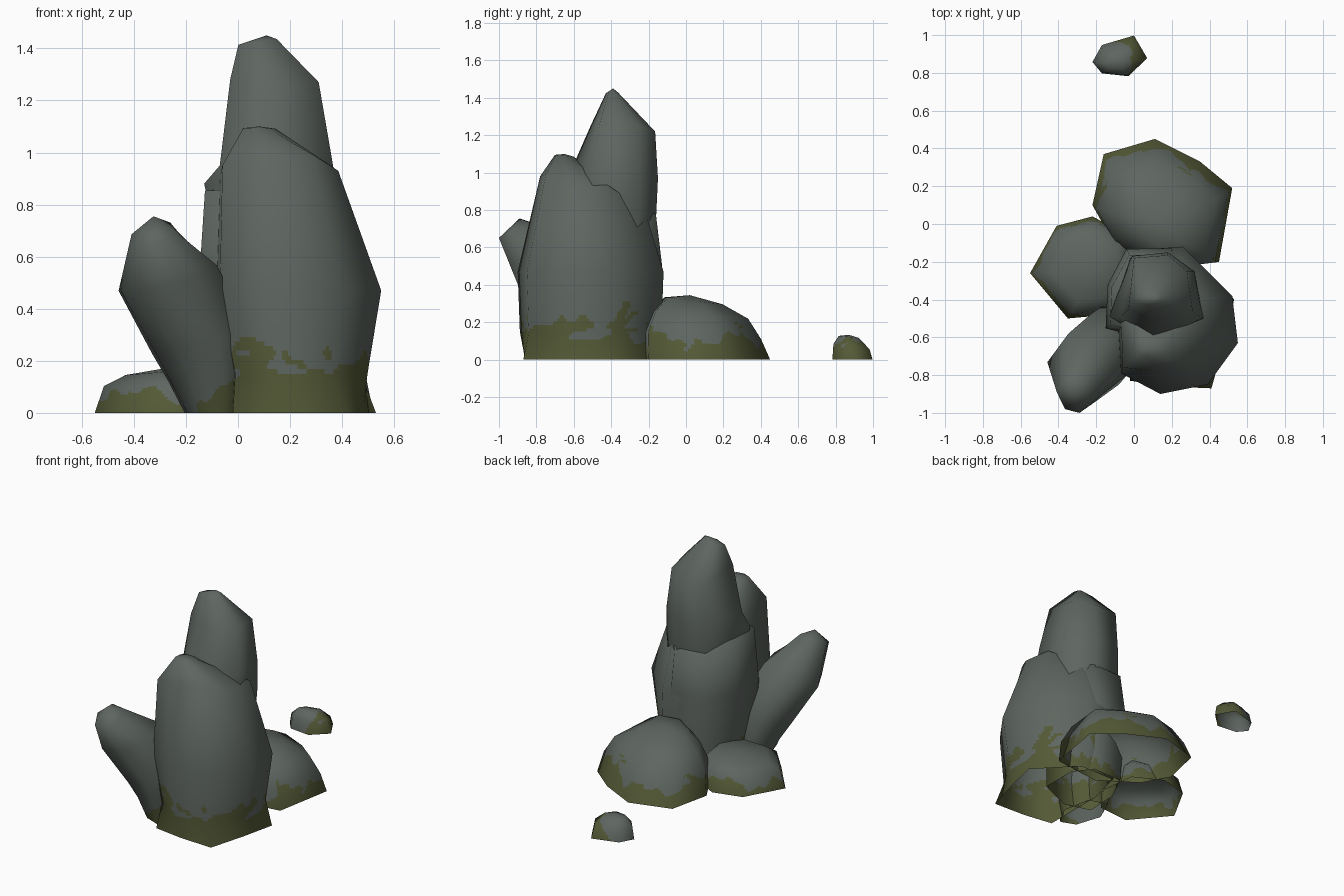
import bpy, bmesh
from mathutils import Vector, noise

if "Cube" in bpy.data.objects:
    bpy.data.objects.remove(bpy.data.objects["Cube"])


def material(name, rgb):
    m = bpy.data.materials.new(name)
    m.diffuse_color = (*rgb, 1)
    m.use_nodes = True
    m.node_tree.nodes["Principled BSDF"].inputs["Base Color"].default_value = m.diffuse_color
    return m


GREY = material("grey stone", (0.112, 0.132, 0.117))
MOSS = material("green moss", (0.088, 0.1, 0.037))


def rock(name, outline, rings, tip, moss, spread=0.13, side=0, cuts=17):
    """Loft an outline through rings (cx, cy, z, scale x, scale y, tilt x, tilt y), open below.
    A ring may also be a list of points. Moss is higher to the right by the factor side."""
    n = len(outline)
    mx = (min(p[0] for p in outline) + max(p[0] for p in outline)) / 2
    my = (min(p[1] for p in outline) + max(p[1] for p in outline)) / 2
    bm = bmesh.new()
    rows = []
    for ring in rings:
        if isinstance(ring, list):
            rows.append([bm.verts.new(p) for p in ring])
            continue
        cx, cy, z, sx, sy, tx, ty = ring
        row = []
        for x, y in outline:
            dx, dy = (x - mx) * sx, (y - my) * sy
            row.append(bm.verts.new((cx + dx, cy + dy, z + tx * dx + ty * dy)))
        rows.append(row)
    for a, b in zip(rows, rows[1:]):
        for i in range(n):
            j = (i + 1) % n
            bm.faces.new((a[i], a[j], b[j], b[i]))
    top = bm.verts.new(tip)
    for i in range(n):
        bm.faces.new((rows[-1][i], rows[-1][(i + 1) % n], top))
    # keep the coarse shape's smooth normals while cutting it finely for the moss edge
    bm.normal_update()
    layer = bm.verts.layers.float_vector.new("soft")
    for v in bm.verts:
        v[layer] = v.normal
    bmesh.ops.subdivide_edges(bm, edges=bm.edges[:], cuts=cuts, use_grid_fill=True)
    bm.normal_update()
    normals = []
    for v in bm.verts:
        s = Vector(v[layer])
        normals.append(s.normalized() if s.length > 0.1 else v.normal.copy())
    # moss grows from the ground up to a ragged height, broken by bare grey patches
    for f in bm.faces:
        c = f.calc_center_median()
        f.smooth = True
        level = moss + spread * noise.noise(c * 5.5) + 0.09 * noise.noise(c * 13) + side * (c.x - mx)
        bare = c.z > 0.11 and noise.noise(Vector((c.x * 7, c.y * 7, c.z * 14 + 3))) > 0.3
        f.material_index = 1 if c.z < level and not bare else 0
    bm.verts.layers.float_vector.remove(layer)
    me = bpy.data.meshes.new(name)
    bm.to_mesh(me)
    bm.free()
    me.materials.append(GREY)
    me.materials.append(MOSS)
    me.normals_split_custom_set_from_vertices(normals)
    ob = bpy.data.objects.new(name, me)
    bpy.context.collection.objects.link(ob)


# large standing stone with a top that slopes to the back
rock("main_stone",
     [(.14, -.9), (.39, -.85), (.55, -.63), (.52, -.38), (.26, -.12), (-.02, -.14), (-.09, -.4), (-.07, -.79)],
     [[(.18, -.86, 0), (.41, -.87, 0), (.48, -.62, 0), (.53, -.4, 0),
       (.3, -.16, 0), (.04, -.16, 0), (-.02, -.4, 0), (-.02, -.83, 0)],
      (.235, -.51, .15, .82, .97, 0, 0), (.23, -.51, .47, 1, 1, 0, 0),
      [(.14, -.78, .98), (.29, -.75, .99), (.385, -.6, .93), (.37, -.4, .92),
       (.25, -.22, .8), (-.02, -.2, .8), (-.07, -.45, .9), (-.06, -.76, .95)],
      (.08, -.65, 1.09, .2, .13, 0, -.1)],
     (.08, -.65, 1.1), .19, .17)

# tall pillar, overhanging the stone behind
rock("tall_pillar",
     [(-.13, -.5), (.1, -.62), (.36, -.5), (.33, -.25), (.22, -.16), (-.02, -.14)],
     [(.14, -.38, .55, .8, .8, 0, 0),
      [(-.13, -.49, .88), (.08, -.62, .95), (.37, -.5, .92), (.32, -.25, .82), (.18, -.16, .76), (-.02, -.18, .74)],
      [(-.07, -.49, .95), (.1, -.62, 1.0), (.36, -.5, .98), (.32, -.25, .97), (.18, -.15, .97), (-.01, -.17, .97)],
      [(-.03, -.45, 1.28), (.1, -.51, 1.25), (.31, -.46, 1.27), (.28, -.25, 1.25), (.18, -.165, 1.22), (.0, -.18, 1.23)],
      (.075, -.395, 1.425, .3, .14, .15, 0)],
     (.11, -.39, 1.45), -.5)

# broad stone standing under the pillar
rock("rear_stone",
     [(-.15, -.55), (.05, -.6), (.3, -.5), (.3, -.25), (.2, -.125), (-.04, -.13), (-.14, -.32)],
     [(.1, -.365, 0, .9, .97, 0, 0), (.075, -.365, .5, 1, 1, 0, 0),
      (.08, -.37, .82, .92, .88, 0, -.2)],
     (.1, -.38, .87), .12)

# stone leaning out to the front left
rock("leaning_stone",
     [(-.45, -.72), (-.36, -.9), (-.2, -.94), (-.08, -.8), (-.14, -.6), (-.34, -.56)],
     [(-.09, -.6, 0, .62, .95, 0, 0), (-.11, -.63, .16, .85, 1, .25, 0),
      (-.145, -.66, .28, 1, 1, .3, .1), (-.27, -.76, .52, 1.02, .95, .3, .2),
      (-.32, -.905, .69, .48, .5, .12, .45)],
     (-.325, -.89, .755), -.07, .14, .8)

# rounded boulder at the back
rock("back_boulder",
     [(.45, -.2), (.52, .19), (.35, .33), (.11, .45), (-.16, .37), (-.22, .1), (-.12, -.08), (.12, -.24)],
     [(.15, .105, 0, 1, 1, 0, 0), (.15, .08, .13, .93, .93, 0, -.06),
      (.15, .07, .24, .76, .76, 0, -.08), (.14, .04, .315, .42, .45, 0, -.12)],
     (.14, .02, .345), .1, .15)

# low flat boulder on the left
rock("left_boulder",
     [(-.55, -.26), (-.35, -.5), (-.13, -.48), (.0, -.3), (-.03, -.06), (-.22, .04), (-.41, -.01)],
     [(-.275, -.23, 0, 1, 1, 0, 0), (-.265, -.23, .11, .91, .91, .03, 0),
      (-.25, -.23, .16, .66, .66, .08, 0)],
     (-.23, -.23, .18), .07, .07)

# loose pebble far behind
rock("pebble",
     [(-.22, .86), (-.17, .8), (-.03, .785), (.07, .88), (0, 1), (-.17, .95)],
     [(-.075, .89, 0, 1, 1, 0, 0), (-.075, .885, .07, .9, .9, 0, -.15),
      (-.08, .87, .122, .5, .5, 0, -.1)],
     (-.08, .87, .133), .03, .08, 1.1, 9)
